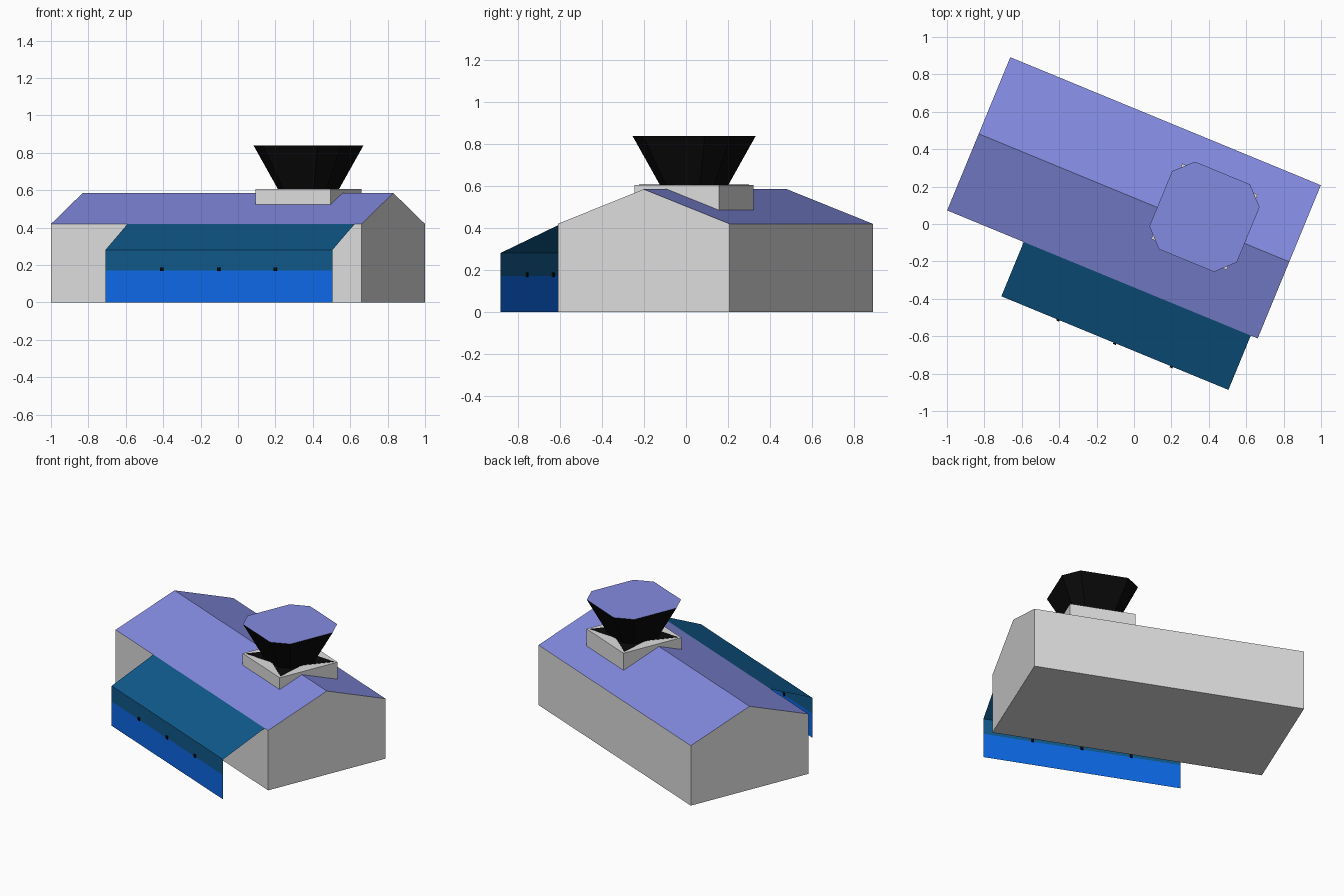
import bpy, bmesh, math
from mathutils import Matrix

if "Cube" in bpy.data.objects:
    bpy.data.objects.remove(bpy.data.objects["Cube"])

# The whole building is turned on the plot; parts are built in its own axes
PLACE = Matrix.Translation((0, 0.14, 0)) @ Matrix.Rotation(math.radians(-22.4), 4, 'Z')


def material(name, rgb):
    m = bpy.data.materials.new(name)
    m.diffuse_color = (*rgb, 1)
    m.use_nodes = True
    m.node_tree.nodes["Principled BSDF"].inputs["Base Color"].default_value = m.diffuse_color
    return m


WALL = material("wall_white", (0.73, 0.73, 0.73))
ROOF = material("roof_lavender", (0.23, 0.26, 0.75))
TEAL = material("awning_teal", (0.005, 0.10, 0.26))
BLUE = material("counter_blue", (0.004, 0.14, 0.80))
BLACK = material("black", (0.003, 0.003, 0.003))


def make(name, verts, faces, mats, rule=None, solid=True):
    """Mesh object; rule(face) gives the material slot."""
    me = bpy.data.meshes.new(name)
    me.from_pydata(verts, [], faces)
    for m in mats:
        me.materials.append(m)
    bm = bmesh.new()
    bm.from_mesh(me)
    if solid:
        bmesh.ops.recalc_face_normals(bm, faces=bm.faces)
    if rule:
        for f in bm.faces:
            f.normal_update()
            f.material_index = rule(f)
    bm.to_mesh(me)
    bm.free()
    ob = bpy.data.objects.new(name, me)
    ob.matrix_world = PLACE
    bpy.context.collection.objects.link(ob)
    return ob


def sweep(name, profile, x0, x1, mats, rule=None, closed=True):
    """Extrude a (y, z) profile along the building's length."""
    n = len(profile)
    verts = [(x, y, z) for x in (x0, x1) for y, z in profile]
    faces = [(i, (i + 1) % n, n + (i + 1) % n, n + i) for i in range(n if closed else n - 1)]
    if closed:
        faces += [tuple(range(n)), tuple(range(n, 2 * n))]
    return make(name, verts, faces, mats, rule, closed)


def loft(name, rings, mats, rule=None):
    """Join two rings of points into a capped solid."""
    n = len(rings[0])
    faces = [(i, (i + 1) % n, n + (i + 1) % n, n + i) for i in range(n)]
    faces += [tuple(range(n)), tuple(range(n, 2 * n))]
    return make(name, rings[0] + rings[1], faces, mats, rule)


def box(name, c, half, mat):
    rings = [[(c[0] + sx * half[0], c[1] + sy * half[1], c[2] + sz * half[2])
              for sx, sy in ((-1, -1), (1, -1), (1, 1), (-1, 1))] for sz in (-1, 1)]
    return loft(name, rings, [mat])


# House body with gabled roof
sweep("house", [(-0.443, 0), (0.443, 0), (0.443, 0.42), (0, 0.585), (-0.443, 0.42)],
      -0.898, 0.898, [WALL, ROOF], lambda f: int(f.normal.z > 0.5))

# Awning: open sheet with sloped top, teal band and blue front
sweep("awning", [(-0.443, 0.42), (-0.757, 0.28), (-0.757, 0.17), (-0.757, 0)],
      -0.455, 0.858, [TEAL, BLUE],
      lambda f: int(f.calc_center_median().z < 0.15), closed=False)

# Small clips along the colour join
for i in range(3):
    box(f"clip_{i + 1}", (-0.455 + 1.313 * (i + 1) / 4, -0.757, 0.177),
        (0.008, 0.008, 0.01), BLACK)

# Rooftop base block straddling the ridge
CX, CY = 0.387, 0.05
box("tower_base", (CX, CY, 0.5325), (0.218, 0.218, 0.0725), WALL)


# Flared tower with chamfered square section and lavender cap
def chamfered(h, c, z):
    e = h - c
    pts = [(h, -e), (h, e), (e, h), (-e, h), (-h, e), (-h, -e), (-e, -h), (e, -h)]
    return [(CX + x, CY + y, z) for x, y in pts]


loft("flared_tower", [chamfered(0.14, 0.052, 0.605), chamfered(0.253, 0.094, 0.84)],
     [BLACK, ROOF], lambda f: int(f.normal.z > 0.9))


# Four-pointed dark plate at the foot of the tower
def star(z):
    return [(CX + r * math.cos(k * math.pi / 4), CY + r * math.sin(k * math.pi / 4), z)
            for k in range(8) for r in [0.285 if k % 2 else 0.135]]


loft("foot_plate", [star(0.603), star(0.607)], [BLACK])
